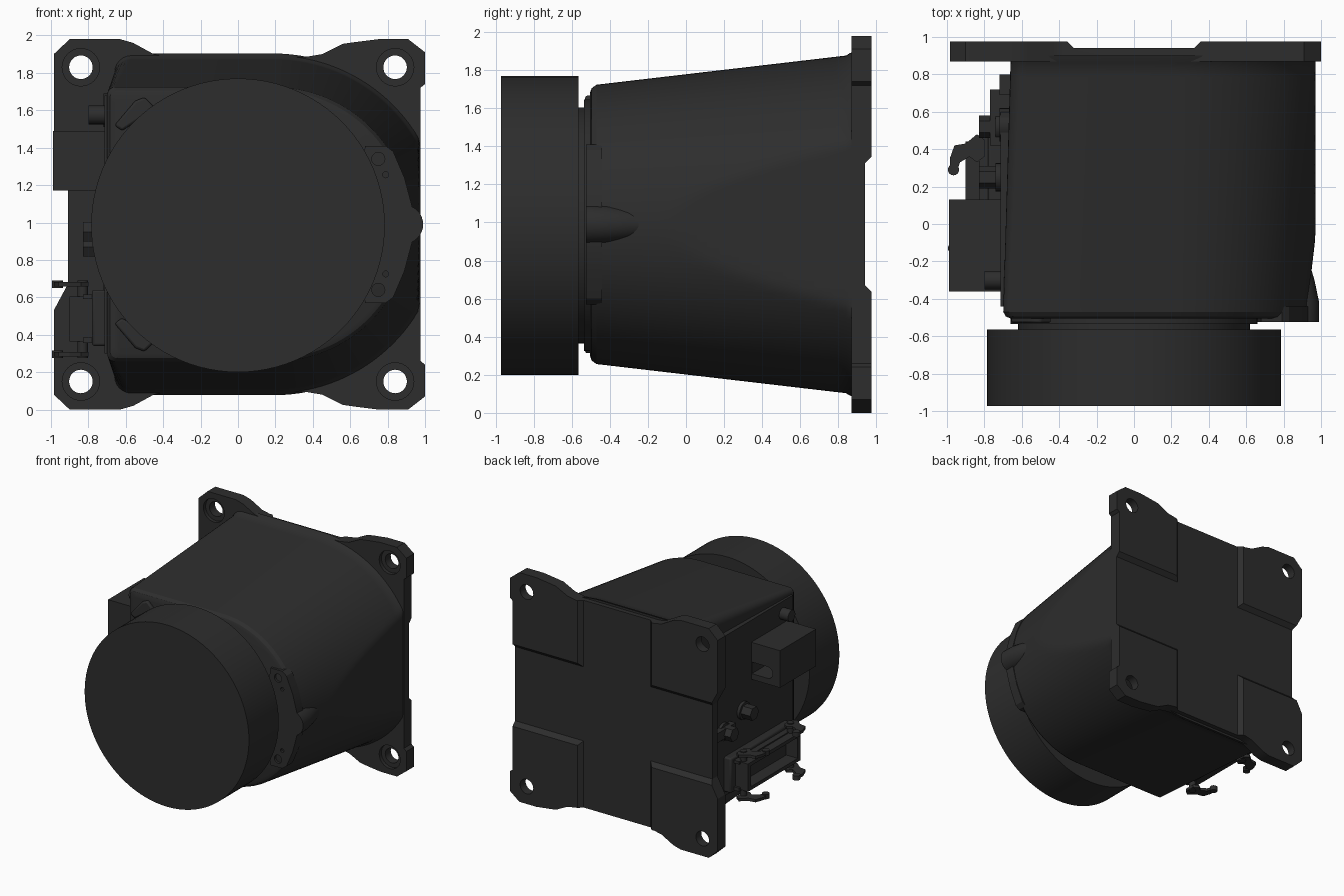
import bpy, bmesh, math
from mathutils import Vector

cube = bpy.data.objects.get("Cube")
if cube:
    bpy.data.objects.remove(cube)

mat = bpy.data.materials.new("charcoal")
mat.use_nodes = True
COLOR = (0.026, 0.026, 0.026, 1)
mat.diffuse_color = COLOR
mat.node_tree.nodes["Principled BSDF"].inputs["Base Color"].default_value = COLOR
MID = 0.99  # height of the lens axis


def loft(name, rings, angle=30):
    """Skin a list of matching point rings and cap both ends."""
    bm = bmesh.new()
    loops = [[bm.verts.new(p) for p in ring] for ring in rings]
    n = len(loops[0])
    for a, b in zip(loops, loops[1:]):
        for i in range(n):
            j = (i + 1) % n
            bm.faces.new((a[i], a[j], b[j], b[i]))
    bm.faces.new(loops[0])
    bm.faces.new(loops[-1][::-1])
    bmesh.ops.recalc_face_normals(bm, faces=bm.faces)
    mesh = bpy.data.meshes.new(name)
    bm.to_mesh(mesh)
    bm.free()
    mesh.materials.append(mat)
    ob = bpy.data.objects.new(name, mesh)
    bpy.context.collection.objects.link(ob)
    return ob


def prism(name, pts, a, b, axis="y"):
    place = {"x": lambda u, v, t: (t, u, v),
             "y": lambda u, v, t: (u, t, v),
             "z": lambda u, v, t: (u, v, t)}[axis]
    return loft(name, [[place(u, v, t) for u, v in pts] for t in (a, b)])


def circle(u, v, r, n=32):
    return [(u + r * math.cos(math.tau * i / n), v + r * math.sin(math.tau * i / n))
            for i in range(n)]


def box(name, x, y, z):
    return prism(name, [(x[0], z[0]), (x[1], z[0]), (x[1], z[1]), (x[0], z[1])], *y)


def activate(ob):
    bpy.ops.object.select_all(action="DESELECT")
    ob.select_set(True)
    bpy.context.view_layer.objects.active = ob


def cut(ob, *cutters):
    for c in cutters:
        c.hide_render = True
        m = ob.modifiers.new("cut", "BOOLEAN")
        m.operation = "DIFFERENCE"
        m.solver = "EXACT"
        m.object = c
        activate(ob)
        bpy.ops.object.modifier_apply(modifier=m.name)
        bpy.data.objects.remove(c)


def bevel(ob, width, segments=2):
    m = ob.modifiers.new("soft_edges", "BEVEL")
    m.width = width
    m.segments = segments
    m.limit_method = "ANGLE"


# Mounting plate with notched sides, cross-shaped rear recess and screw holes
top = [(-0.91, 0.32), (-0.985, 0.46), (-0.985, 0.91), (-0.9, 0.99), (-0.63, 0.99),
       (-0.56, 0.97), (-0.45, 0.91), (-0.38, 0.895), (0.36, 0.895), (0.45, 0.91),
       (0.56, 0.965), (0.63, 0.975), (0.75, 0.99), (0.91, 0.99), (1, 0.92),
       (1, 0.75), (0.975, 0.73)]
outline = [(x, MID + h) for x, h in top] + [(x, MID - h) for x, h in reversed(top)]
plate = prism("mounting_plate", outline, 0.87, 0.975)
groove = [(-0.32, 0.94), (0.32, 0.94), (0.37, 0.99), (-0.37, 0.99)]
cut(plate,
    prism("groove_upright", groove, -1, 3, "z"),
    prism("groove_across", [(y, MID + u) for u, y in groove], -2, 2, "x"))
for x in (-0.84, 0.84):
    for z in (MID - 0.84, MID + 0.84):
        cut(plate, prism("hole", circle(x, z, 0.063), 0.5, 1.5),
            prism("counterbore", circle(x, z, 0.1), 0.5, 0.9))


# Tapered housing: square on the right-hand side, round on the other, with a flat
def section(y, inset=0.0, grow=0.0):
    t = (y + 0.5) / 1.37
    r = 0.73 + 0.16 * t - inset + grow
    left = -0.70 + 0.04 * t + inset
    corner = 0.04 + 0.05 * t
    pts = []
    for i in range(65):
        a = -math.pi / 2 + math.pi * i / 64
        pts.append((min(0.19 + r * math.cos(a), 0.97), y, MID + r * math.sin(a)))
    for sign in (1, -1):
        for i in range(7):
            a = math.pi / 2 * (i / 6 if sign > 0 else 1 - i / 6)
            pts.append((left + corner * (1 - math.sin(a)), y,
                        MID + sign * (r - corner * (1 - math.cos(a)))))
    return pts


rings = [section(-0.505, 0.04), section(-0.495, 0.015), section(-0.47)]
rings += [section(-0.47 + 1.31 * i / 24) for i in range(1, 25)]
rings += [section(0.86, 0, 0.01), section(0.9, 0, 0.02)]
loft("housing", rings)

# Lens drum and stepped neck
prism("lens_drum", circle(0, MID - 0.005, 0.785, 96), -0.972, -0.565)
prism("neck", circle(0, MID - 0.005, 0.62, 64), -0.58, -0.5)
prism("neck_step", circle(0, MID - 0.005, 0.66, 64), -0.535, -0.49)

# Crescent bracket beside the drum with its screw holes
half = [(0.66, 0.3), (0.68, 0.42), (0.79, 0.42), (0.83, 0.39), (0.89, 0.25), (0.93, 0.1)]
bracket = prism("side_bracket", [(x, MID + h) for x, h in half]
                + [(x, MID - h) for x, h in reversed(half)], -0.525, -0.44)
for s in (1, -1):
    cut(bracket, prism("hole", circle(0.75, MID + s * 0.35, 0.035, 20), -0.6, -0.48),
        prism("pin", circle(0.79, MID + s * 0.265, 0.016, 12), -0.6, -0.48))
boss = loft("bracket_boss", [[(u, y, v) for u, v in circle(x, MID, r)]
            for x, y, r in ((0.885, -0.525, 0.105), (0.89, -0.42, 0.1),
                            (0.88, -0.3, 0.085), (0.87, -0.15, 0.05))])
cut(boss, prism("boss_hole", circle(0.88, MID, 0.05), -0.6, -0.5))

# Slanted lugs on the front face
for s in (1, -1):
    lug = prism("front_lug", [(x, MID - s * h) for x, h in
                ((-0.66, 0.53), (-0.62, 0.5), (-0.44, 0.62), (-0.5, 0.68), (-0.55, 0.66))],
                -0.53, -0.46)
    bevel(lug, 0.012)

# Side cover plate and the slotted terminal box
box("side_cover", (-0.715, -0.6), (-0.44, 0.6), (0.3, 1.68))
terminal = box("terminal_box", (-0.99, -0.68), (-0.36, 0.13), (1.17, 1.49))
slot = circle(-0.87, 1.27, 0.05, 24)
cut(terminal, prism("slot_end", slot, -0.2, 0.3),
    box("slot", (-0.87, -0.72), (-0.2, 0.3), (1.22, 1.32)))

# Small rail, fittings and hexagonal plugs on the side
box("side_rail", (-0.77, -0.66), (0.42, 0.72), (0.84, 0.92))
box("rail_end", (-0.72, -0.6), (0.69, 0.8), (0.6, 1.3))
for y, z in ((0.52, 0.87), (0.25, 0.95)):
    prism("plug_collar", circle(y, z, 0.075, 24), -0.74, -0.66, "x")
    prism("hex_plug", circle(y, z, 0.06, 6), -0.83, -0.7, "x")
prism("vent_cap", circle(-0.3, 1.575, 0.05, 20), -0.8, -0.68, "x")
prism("side_swell", circle(0.53, 1.6, 0.09, 24), -0.72, -0.6, "x")

# Open rectangular connector
YC, ZC = 0.08, 0.48
flange = box("connector_flange", (-0.78, -0.68), (YC - 0.42, YC + 0.42), (0.34, 0.64))
bevel(flange, 0.012)
hood = box("connector_hood", (-0.9, -0.76), (YC - 0.36, YC + 0.36), (0.365, 0.605))
cut(hood, box("cavity", (-1.1, -0.79), (YC - 0.32, YC + 0.32), (0.395, 0.575)))
box("connector_rim", (-0.83, -0.77), (YC - 0.38, YC + 0.38), (0.355, 0.385))
box("connector_rim_upper", (-0.83, -0.77), (YC - 0.38, YC + 0.38), (0.59, 0.615))

# Latch levers at each end, above and below the connector
lever = [(-0.8, 0.42), (-0.84, 0.45), (-0.9, 0.4), (-0.96, 0.39), (-0.985, 0.32),
         (-0.98, 0.25), (-0.95, 0.24), (-0.93, 0.3), (-0.88, 0.33), (-0.84, 0.3),
         (-0.8, 0.33)]
lever = [(x, d - 0.05) for x, d in lever]
for s in (1, -1):
    pts = [(x, YC + s * d) for x, d in lever]
    for z in (0.295, 0.67):
        prism("latch_lever", pts, z - 0.012, z + 0.012, "z")
        prism("latch_grip", circle(-0.965, YC + s * 0.21, 0.03, 16), z - 0.02, z + 0.02, "z")
        inner = (z - 0.02, 0.37) if z < ZC else (0.59, z + 0.02)
        prism("latch_pivot", circle(-0.83, YC + s * 0.32, 0.028, 16), *inner, "z")

# Smooth the curved surfaces while keeping crisp edges
for ob in bpy.context.scene.objects:
    if ob.type == "MESH":
        activate(ob)
        bpy.ops.object.shade_smooth_by_angle(angle=math.radians(28))
